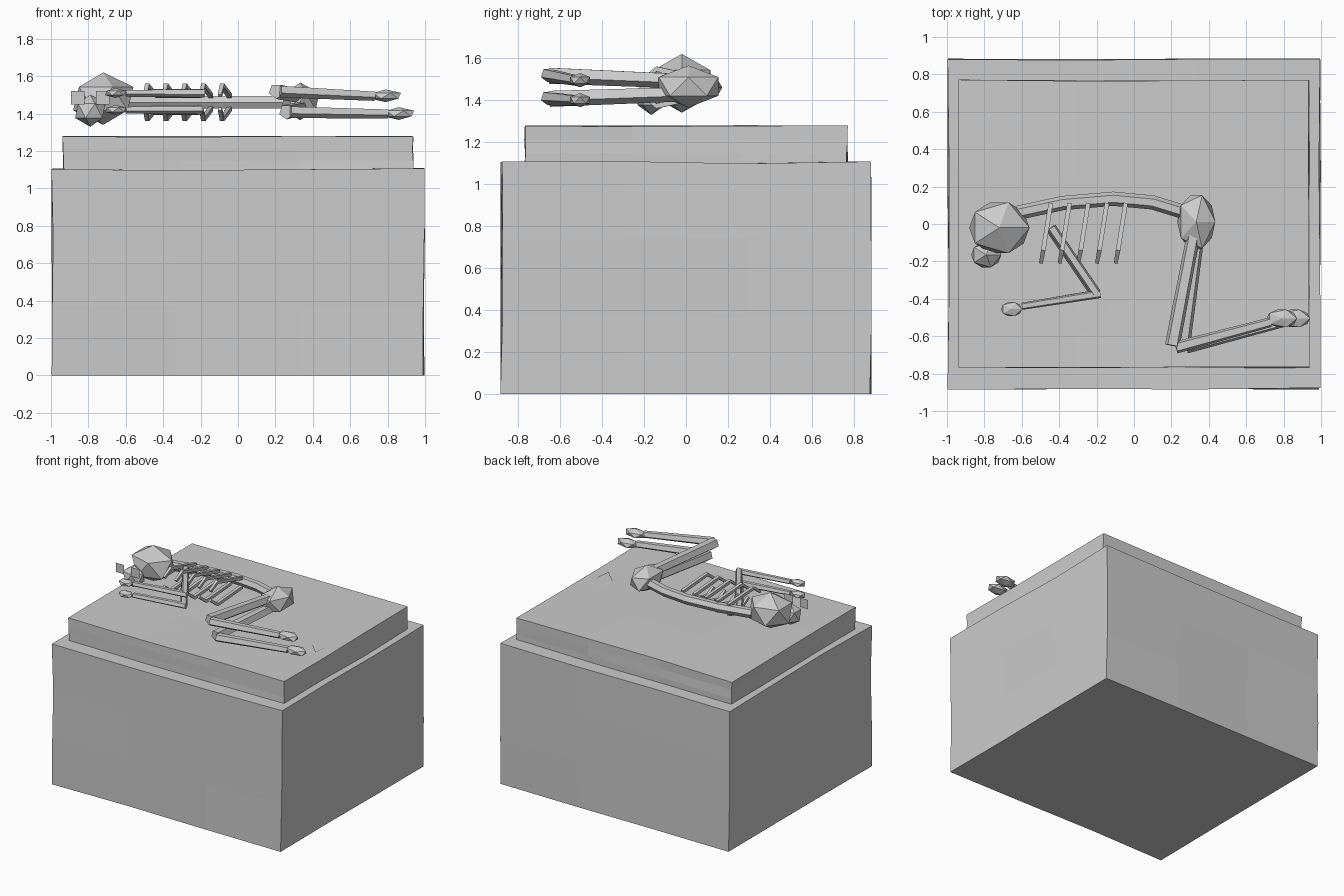
import bpy, bmesh, math, random
from mathutils import Vector

if "Cube" in bpy.data.objects:
    bpy.data.objects.remove(bpy.data.objects["Cube"])

random.seed(4)
MID = 1.46  # height of the skeleton's plane of symmetry


def finish(name, bm):
    bmesh.ops.recalc_face_normals(bm, faces=bm.faces[:])
    me = bpy.data.meshes.new(name)
    bm.to_mesh(me)
    bm.free()
    ob = bpy.data.objects.new(name, me)
    bpy.context.collection.objects.link(ob)
    return ob


def block(name, hx, hy, z0, z1, jitter):
    """Slightly uneven earth block with a flat bottom."""
    bm = bmesh.new()
    bmesh.ops.create_cube(bm, size=2)
    bmesh.ops.subdivide_edges(bm, edges=bm.edges[:], cuts=2, use_grid_fill=True)
    for v in bm.verts:
        bottom = v.co.z < -0.99
        v.co = Vector((v.co.x * hx, v.co.y * hy, z0 + (v.co.z + 1) / 2 * (z1 - z0)))
        v.co += Vector([random.uniform(-jitter, jitter) for _ in range(3)])
        if bottom:
            v.co.z = z0
    return finish(name, bm)


def knob(name, loc, scale):
    """Faceted 20-sided bone mass."""
    bm = bmesh.new()
    bmesh.ops.create_icosphere(bm, subdivisions=1, radius=1)
    for v in bm.verts:
        v.co = Vector(a * b for a, b in zip(v.co, scale)) + Vector(loc)
    return finish(name, bm)


def tube(name, pts, radii, sides=5):
    """Faceted tube through points with a radius at each one."""
    pts = [Vector(p) for p in pts]
    bm = bmesh.new()
    rings = []
    for i, p in enumerate(pts):
        t = (pts[min(i + 1, len(pts) - 1)] - pts[max(i - 1, 0)]).normalized()
        side = t.cross(Vector((0, 0, 1))).normalized()
        up = side.cross(t)
        ring = []
        for k in range(sides):
            a = 2 * math.pi * (k + 0.5) / sides
            ring.append(bm.verts.new(p + radii[i] * (side * math.sin(a) + up * math.cos(a))))
        rings.append(ring)
    for a, b in zip(rings, rings[1:]):
        for k in range(sides):
            n = (k + 1) % sides
            bm.faces.new((a[k], a[n], b[n], b[k]))
    bm.faces.new(rings[0])
    bm.faces.new(rings[-1])
    return finish(name, bm)


def plate(name, pts):
    """Single flat polygon."""
    bm = bmesh.new()
    bm.faces.new([bm.verts.new(p) for p in pts])
    return finish(name, bm)


# Earth blocks
block("earth_block", 0.993, 0.88, 0, 1.103, 0.006)
block("upper_layer", 0.935, 0.768, 1.08, 1.277, 0.004)

# Flat stains flush with the top of the soil
plate("soil_stain_right", [(x, y, 1.279) for x, y in
      ((0.715, 0.1), (0.86, -0.05), (0.84, -0.24), (0.7, -0.1))])
plate("soil_stain_middle", [(x, y, 1.279) for x, y in
      ((-0.41, -0.62), (-0.22, -0.56), (-0.1, -0.38), (-0.28, -0.44))])

# Skull, jaw and eye sockets
knob("skull", (-0.72, -0.02, 1.48), (0.18, 0.16, 0.14))
knob("jaw", (-0.79, -0.165, 1.415), (0.09, 0.078, 0.086))
for i, x in enumerate((-0.857, -0.723)):
    s = 0.036
    plate(f"eye_socket_{i}", [(x - s, -0.24, 1.485 - s), (x + s, -0.24, 1.485 - s),
                              (x + s, -0.24, 1.485 + s), (x - s, -0.24, 1.485 + s)])

# Spine and pelvis
tube("spine", [(-0.62, 0.06, MID), (-0.38, 0.112, MID), (-0.11, 0.135, MID),
               (0.1, 0.115, MID), (0.28, 0.06, MID)], [0.038] * 5, 6)
knob("pelvis", (0.333, 0.012, 1.465), (0.114, 0.167, 0.1))

# Ribs on both sides of the spine
for side, s in (("upper", 1), ("lower", -1)):
    for i in range(5):
        x = -0.445 + 0.1 * i
        tube(f"{side}_rib_{i}", [(x, 0.11, MID + s * 0.035),
                                 (x - 0.04, -0.14, MID + s * 0.088),
                                 (x - 0.052, -0.205, MID + s * 0.035)],
             [0.017, 0.017, 0.014], 4)

# Arms and hands
for side, z, dx in (("upper", 1.51, 0), ("lower", 1.42, -0.01)):
    elbow = (-0.2 + dx, -0.372, z)
    tube(f"{side}_upper_arm", [(-0.44 + dx, -0.02, z), elbow], [0.027, 0.027])
    tube(f"{side}_forearm", [(-0.18 + dx, -0.373, z), (-0.6, -0.44, z)], [0.024, 0.02])
    knob(f"{side}_hand", (-0.655, -0.455, z), (0.063, 0.044, 0.026))

# Legs and feet
for side, hz, kz, fz, kx, ax in (("upper", 1.495, 1.52, 1.495, 0.205, 0.73),
                                 ("lower", 1.43, 1.41, 1.4, 0.26, 0.8)):
    tube(f"{side}_thigh", [(0.32 + (kx - 0.205) * 0.4, -0.05, hz), (kx, -0.65, kz)],
         [0.038, 0.042])
    tube(f"{side}_shin", [(kx + 0.02, -0.66, kz), (ax, -0.525, fz)], [0.034, 0.027])
    knob(f"{side}_foot", (ax + 0.06, -0.505, fz), (0.092, 0.055, 0.034))
